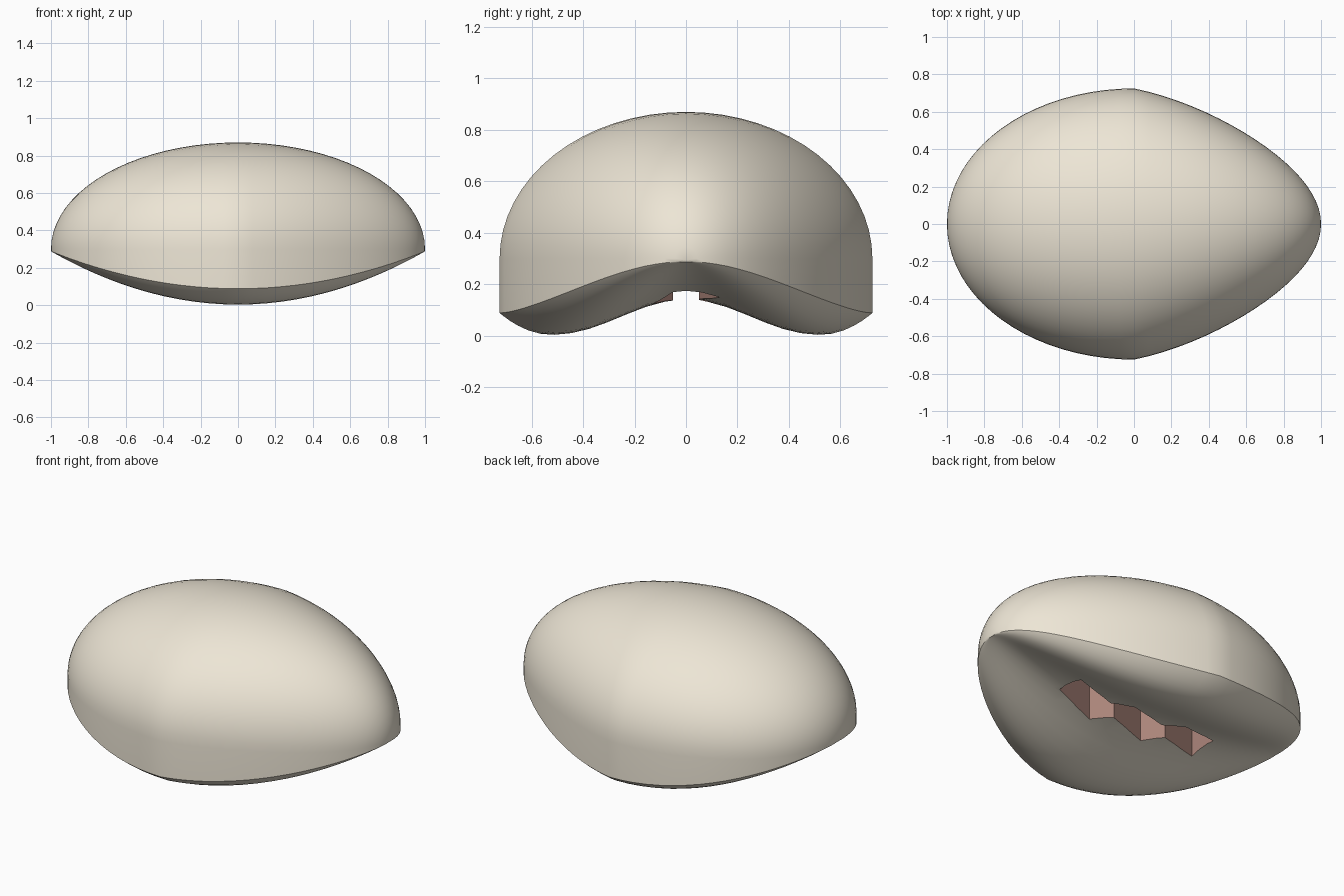
import bpy, bmesh
from math import sin, cos, pi, sqrt, radians

if "Cube" in bpy.data.objects:
    bpy.data.objects.remove(bpy.data.objects["Cube"])

STATIONS, DOME, BASE = 40, 32, 28


def material(name, rgb):
    m = bpy.data.materials.new(name)
    m.diffuse_color = (*rgb, 1)
    m.use_nodes = True
    m.node_tree.nodes["Principled BSDF"].inputs["Base Color"].default_value = m.diffuse_color
    return m


cream = material("cream", (0.85, 0.79, 0.67))
brown = material("brown", (0.42, 0.24, 0.20))


def new_object(name, bm):
    bmesh.ops.recalc_face_normals(bm, faces=bm.faces)
    mesh = bpy.data.meshes.new(name)
    bm.to_mesh(mesh)
    bm.free()
    ob = bpy.data.objects.new(name, mesh)
    bpy.context.collection.objects.link(ob)
    mesh.materials.append(cream)
    mesh.materials.append(brown)
    return ob


def base_height(v):
    # underside profile across the shell: centre ridge, two low lobes, raised rim
    v = abs(v)
    if v < 0.72:
        return 0.003 + 0.137 * (1 + cos(pi * v / 0.72)) / 2
    return 0.003 + 0.085 * ((v - 0.72) / 0.28) ** 2


def section(x):
    s = sqrt(1 - x * x)
    w = 0.725 * s * (1 - 0.28 * max(x, 0))
    under = lambda v: base_height(v) * s * s + 0.288 * x * x
    pts = [(x, w * cos(pi * k / DOME), 0.3 + 0.57 * s * sin(pi * k / DOME))
           for k in range(DOME + 1)]
    for k in range(BASE + 1):
        v = -cos(pi * k / BASE)
        pts.append((x, w * v, under(v)))
    return pts


# shell: lofted cross-sections closed to a point at each end
bm = bmesh.new()
rings = [[bm.verts.new(p) for p in section(-cos(pi * i / STATIONS))]
         for i in range(1, STATIONS)]
n = len(rings[0])
for a, b in zip(rings, rings[1:]):
    for k in range(n):
        j = (k + 1) % n
        bm.faces.new((a[k], a[j], b[j], b[k]))
for x, ring in ((-1, rings[0]), (1, rings[-1])):
    tip = bm.verts.new((x, 0, 0.295))
    for k in range(n):
        bm.faces.new((tip, ring[k], ring[(k + 1) % n]))
shell = new_object("shell", bm)

# toothed opening: zigzag slot cut into the underside
xs = [0.48, 0.205, 0.10, -0.155, -0.26, -0.515]
near = [(x, -0.13 if i % 2 else -0.05) for i, x in enumerate(xs)]
far = [(x, 0.05 if i % 2 else 0.13) for i, x in enumerate(xs)]
bm = bmesh.new()
face = bm.faces.new([bm.verts.new((x, y, -0.1)) for x, y in near + far[::-1]])
top = bmesh.ops.extrude_face_region(bm, geom=[face])
bmesh.ops.translate(bm, vec=(0, 0, 0.55),
                    verts=[g for g in top["geom"] if isinstance(g, bmesh.types.BMVert)])
cutter = new_object("opening_cutter", bm)
for p in cutter.data.polygons:
    p.material_index = 1
cutter.hide_render = True

bpy.context.view_layer.objects.active = shell
shell.select_set(True)
cut = shell.modifiers.new("opening", "BOOLEAN")
cut.operation = "DIFFERENCE"
cut.solver = "EXACT"
cut.object = cutter
bpy.ops.object.modifier_apply(modifier=cut.name)
bpy.data.objects.remove(cutter)
bpy.ops.object.shade_smooth_by_angle(angle=radians(40))
